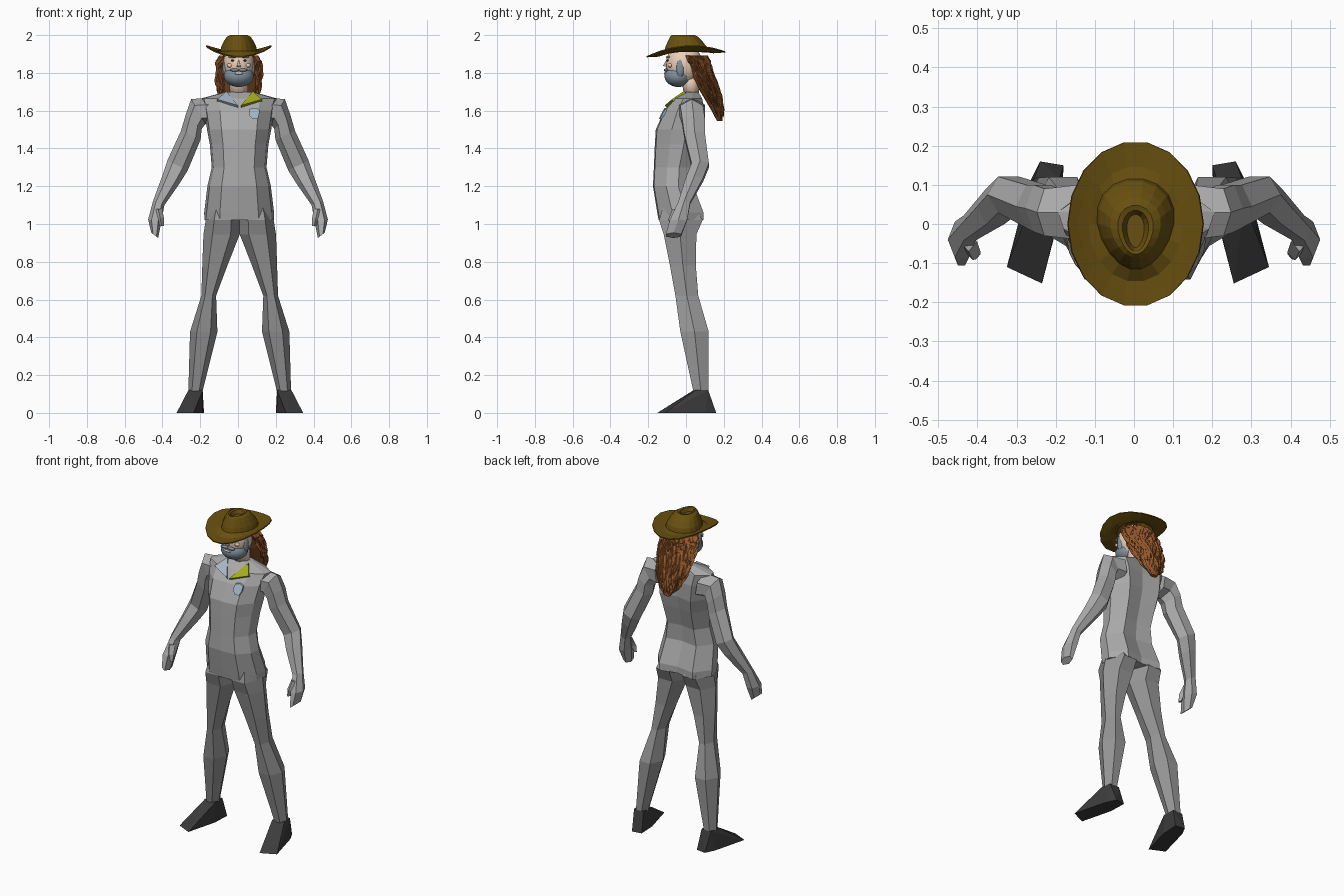
import bpy, bmesh, math, random
from mathutils import Vector, Matrix
from mathutils.bvhtree import BVHTree

if "Cube" in bpy.data.objects:
    bpy.data.objects.remove(bpy.data.objects["Cube"])

random.seed(4)
COLORS = dict(hat=(.14, .08, .005, 1), hair=(.3, .1, .025, 1), skin=(.85, .62, .48, 1),
              beard=(.22, .28, .34, 1), boot=(.045, .045, .045, 1), collar=(.38, .42, .01, 1),
              steel=(.38, .46, .56, 1), eye=(.05, .06, .08, 1),
              cloth=(.4, .4, .4, 1), trouser=(.31, .31, .31, 1))
MATS = {}


def material(key):
    if key not in MATS:
        MATS[key] = bpy.data.materials.new(key)
        MATS[key].diffuse_color = COLORS[key]
    return MATS[key]


def finish(name, bm, color=None, smooth=False, mirror=False, x=0.0):
    bmesh.ops.recalc_face_normals(bm, faces=bm.faces)
    me = bpy.data.meshes.new(name)
    bm.to_mesh(me)
    bm.free()
    ob = bpy.data.objects.new(name, me)
    ob.location.x = x
    bpy.context.collection.objects.link(ob)
    if color:
        me.materials.append(material(color))
    for p in me.polygons:
        p.use_smooth = smooth
    if mirror:
        ob.modifiers.new("mirror", 'MIRROR').use_mirror_merge = False
    return ob


def ring(c, rx, ry, n=6, tilt=0):
    """Polygon around c; its x axis is tilted up by tilt degrees."""
    t = math.radians(tilt)
    u = Vector((math.cos(t), 0, math.sin(t)))
    k = max(math.sin(2 * math.pi * i / n) for i in range(n))
    return [Vector(c) + u * rx * math.cos(2 * math.pi * i / n)
            + Vector((0, ry / k * math.sin(2 * math.pi * i / n), 0)) for i in range(n)]


def loft(bm, rings, caps=(True, True)):
    vs = [[bm.verts.new(p) for p in r] for r in rings]
    n = len(vs[0])
    for a, b in zip(vs, vs[1:]):
        for i in range(n):
            bm.faces.new((a[i], a[(i + 1) % n], b[(i + 1) % n], b[i]))
    for cap, r in zip(caps, (vs[0], vs[-1])):
        if cap:
            bm.faces.new(r)


def hull(bm, pts):
    vs = [bm.verts.new(p) for p in pts]
    res = bmesh.ops.convex_hull(bm, input=vs)
    bmesh.ops.delete(bm, geom=[v for v in res["geom_interior"] if isinstance(v, bmesh.types.BMVert)],
                     context='VERTS')


def blob(bm, c, r, seg=16):
    bmesh.ops.create_uvsphere(bm, u_segments=seg, v_segments=seg // 2 + 2, radius=1,
                              matrix=Matrix.Translation(c) @ Matrix.Diagonal((*r, 1)))


# torso: rows of height, half width, front y, back y
HALF = [(0, -1), (.55, -.95), (.93, -.35), (1, .25), (.62, 1), (0, .85)]
PROFILE = HALF + [(-x, y) for x, y in HALF[-2:0:-1]]
rows = [(1.02, .184, -.145, .093), (1.06, .185, -.152, .093), (1.2, .168, -.175, .04),
        (1.3, .145, -.17, .045), (1.42, .155, -.165, .08), (1.5, .17, -.16, .1),
        (1.6, .185, -.115, .1), (1.665, .2, -.06, .085), (1.7, .07, -.005, .065)]
bm = bmesh.new()
loft(bm, [[Vector((x * w, (f + b) / 2 + y * (b - f) / 2, z)) for x, y in PROFILE] for z, w, f, b in rows])
bmesh.ops.triangulate(bm, faces=[f for f in bm.faces if len(f.verts) > 4])
skin_tree = BVHTree.FromBMesh(bm)
finish("torso", bm, "cloth", x=.006)

# arms with hands and thumbs
arm = [((.14, .03, 1.595), .075, .07, 82), ((.21, .03, 1.595), .076, .06, 60),
       ((.235, .04, 1.54), .056, .06, 40), ((.25, .045, 1.47), .057, .055, 25),
       ((.32, .075, 1.31), .06, .046, 25), ((.355, .045, 1.235), .05, .046, 25),
       ((.42, -.01, 1.11), .032, .032, 20), ((.44, -.04, 1.02), .036, .046, 5),
       ((.441, -.066, .94), .023, .04, 38)]
bm = bmesh.new()
loft(bm, [ring(c, rx, ry, 6, t) for c, rx, ry, t in arm])
loft(bm, [ring((.423, -.045, 1.08), .022, .025, 4), ring((.412, -.072, 1.03), .02, .02, 4),
          ring((.403, -.078, .99), .01, .012, 4)])
finish("arms", bm, "cloth", mirror=True)

# legs: height, inner x, outer x, front y, back y
leg = [(1.1, .02, .155, -.12, .04), (1.02, 0, .18, -.142, .088), (.945, 0, .192, -.118, .055),
       (.78, .065, .198, -.085, .052), (.62, .125, .203, -.056, .065),
       (.43, .118, .263, -.03, .12), (.11, .198, .272, .04, .118)]
bm = bmesh.new()
loft(bm, [ring(((a + b) / 2, (f + k) / 2, z), (b - a) / 2, (k - f) / 2) for z, a, b, f, k in leg])
finish("legs", bm, "trouser", mirror=True, x=.009)

# boots
sole = [(.245, -.152), (.335, -.11), (.28, .1), (.25, .16), (.19, .15), (.195, .04)]
ankle = [(.197, .04), (.273, .05), (.265, .118), (.2, .118)]
bm = bmesh.new()
hull(bm, [(x, y, 0) for x, y in sole] + [(x, y, .12) for x, y in ankle])
finish("boots", bm, "boot", mirror=True, x=.01)

# collar flaps
flap = [(.008, -.112, 1.628), (.118, -.075, 1.66), (.07, -.012, 1.703)]
for name, s, col in (("collar_left", 1, "collar"), ("collar_right", -1, "steel")):
    bm = bmesh.new()
    hull(bm, [(s * x, y + d, z - d) for x, y, z in flap for d in (0, .015)])
    finish(name, bm, col, x=.008)

# chest badge, projected on the torso
shape = [(-.026, .024), (0, .03), (.026, .022), (.024, -.008), (.016, -.028), (-.01, -.028), (-.03, -.008)]
bm = bmesh.new()
pts = []
for x, z in shape:
    hit = skin_tree.ray_cast(Vector((.082 + x, -1, 1.585 + z)), Vector((0, 1, 0)))[0]
    pts += [hit + Vector((0, d, 0)) for d in (-.012, .006)]
hull(bm, pts)
finish("badge", bm, "steel", x=.006)

# head, neck and nose
CX = .004
bm = bmesh.new()
blob(bm, (0, -.01, 1.845), (.083, .097, .108), 20)
loft(bm, [ring((0, .03, 1.68), .05, .04, 10), ring((0, .02, 1.8), .05, .05, 10)])
hull(bm, [(0, -.1, 1.875), (-.014, -.095, 1.828), (.014, -.095, 1.828), (-.006, -.122, 1.838), (.006, -.122, 1.838)])
for s in (-1, 1):
    blob(bm, (s * .034, -.095, 1.884), (.022, .01, .006), 10)
    blob(bm, (s * .045, -.083, 1.84), (.02, .012, .012), 10)
finish("head", bm, "skin", True, x=CX)

bm = bmesh.new()
for s in (-1, 1):
    blob(bm, (s * .033, -.097, 1.866), (.01, .006, .005), 10)
finish("eyes", bm, "eye", True, x=CX)

bm = bmesh.new()
blob(bm, (0, -.04, 1.783), (.08, .074, .058), 18)
for s in (-1, 1):
    blob(bm, (s * .022, -.106, 1.815), (.027, .012, .008), 10)
    blob(bm, (s * .072, -.03, 1.825), (.014, .022, .05), 10)
finish("beard", bm, "beard", True, x=CX)

bm = bmesh.new()
blob(bm, (0, -.111, 1.797), (.026, .006, .006), 10)
finish("mouth", bm, "skin", True, x=CX)

# hair: solid core, then loose wavy strands over it (height, centre y, half width, half depth)
core = [(1.892, .035, .084, .066), (1.85, .055, .096, .063), (1.77, .09, .1, .055),
        (1.68, .135, .086, .047), (1.6, .165, .058, .03), (1.545, .178, .022, .014)]
bm = bmesh.new()
loft(bm, [ring((0, y, z), rx, ry, 12) for z, y, rx, ry in core])
for i in range(85):
    a = math.radians(random.uniform(-118, 118))
    phase, grow = random.uniform(0, 6), random.uniform(.98, 1.1)
    last = random.uniform(2.6, 4.95)
    rings = []
    for k in range(14):
        t = last * k / 13
        j = min(int(t), 4)
        z, y, rx, ry = [p + (q - p) * (t - j) for p, q in zip(core[j], core[j + 1])]
        w = .013 * math.sin(.95 * k + phase) * min(1, k / 3)
        thick = .011 * (1 - (k / 13) ** 3) + .0015
        rings.append(ring((rx * grow * math.sin(a) + w, y + ry * grow * math.cos(a) - w * .4, z),
                          thick, thick * .7, 4))
    loft(bm, rings)
finish("hair", bm, "hair", x=CX)

# hat: one surface from brim edge over the crown into the crease
def brim(s, n=18):
    out = ring((0, 0, 0), .172 * s, .208 * s, n)
    for p in out:
        p.z = 1.9 + .062 * p.y + .045 * (p.x / .172) ** 2
    return out


def crown(z, rx, ry, cy, n=18):
    out = ring((0, cy, z), rx, ry, n)
    for p in out:
        p.x *= 1 + .18 * (p.y - cy) / ry
    return out


bm = bmesh.new()
loft(bm, [brim(1), brim(.85), brim(.7), crown(1.915, .098, .115, 0), crown(1.94, .092, .108, 0),
          crown(1.97, .077, .09, -.005), crown(1.99, .064, .075, -.01), crown(2.0, .045, .062, -.015),
          crown(1.996, .033, .052, -.018), crown(1.975, .022, .042, -.018)], (False, True))
hat = finish("hat", bm, "hat", x=CX)
if hat.data.polygons[0].normal.z < 0:
    hat.data.flip_normals()
solid = hat.modifiers.new("thickness", 'SOLIDIFY')
solid.thickness, solid.offset = .006, -1

for m in bpy.data.materials:
    if m.users and not m.is_grease_pencil:
        m.use_nodes = True
        m.node_tree.nodes["Principled BSDF"].inputs["Base Color"].default_value = m.diffuse_color
